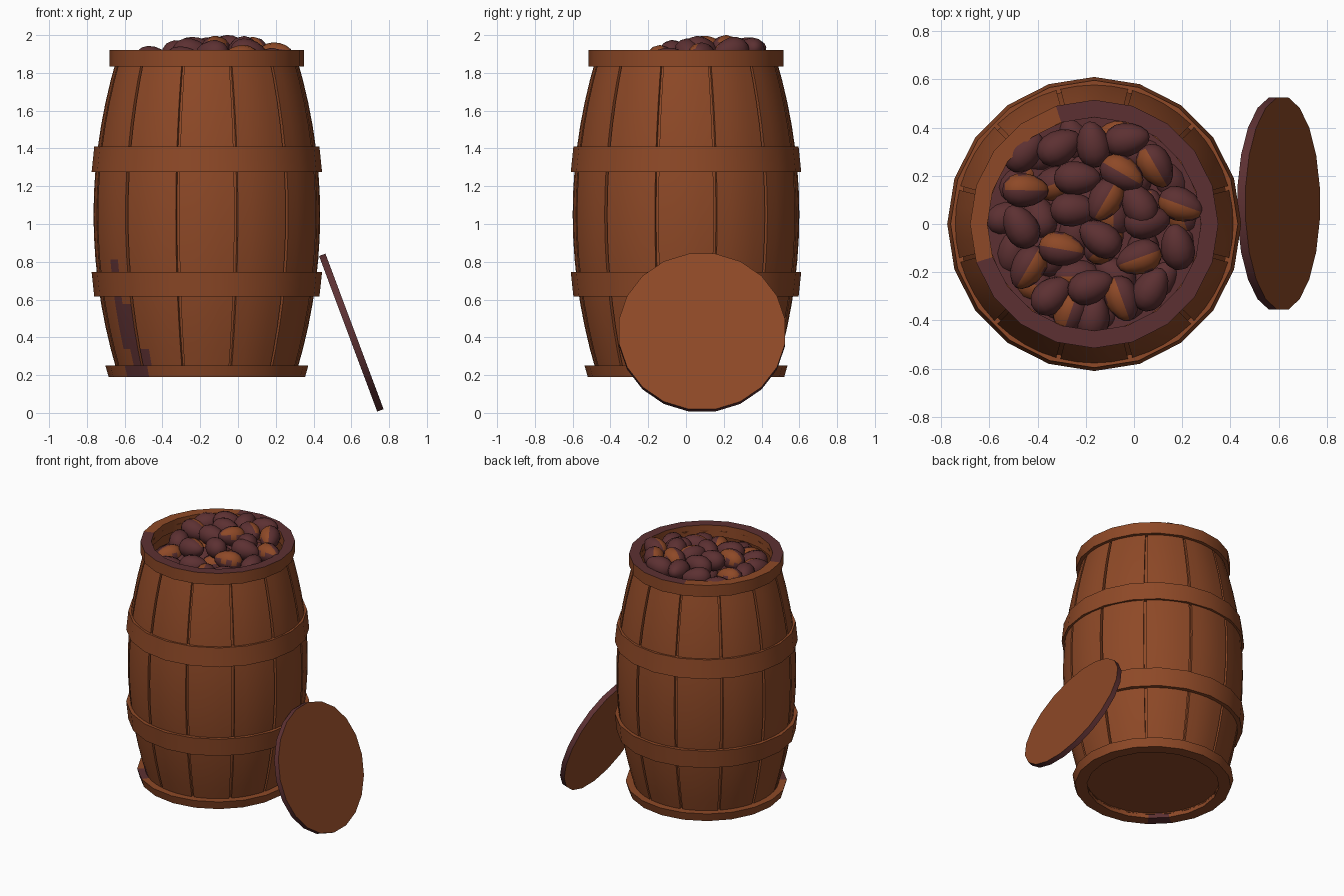
import bpy, bmesh, math, random
from mathutils import Matrix, Vector

if "Cube" in bpy.data.objects:
    bpy.data.objects.remove(bpy.data.objects["Cube"])

random.seed(4)
CX = -0.165                      # barrel axis


def material(name, col):
    m = bpy.data.materials.new(name)
    m.diffuse_color = (*col, 1)
    m.use_nodes = True
    m.node_tree.nodes["Principled BSDF"].inputs["Base Color"].default_value = m.diffuse_color
    return m


WOOD = material("warm_brown_wood", (0.27, 0.066, 0.020))
PLUM = material("dark_plum_brown", (0.108, 0.030, 0.032))


def finish(name, bm, rule=None, angle=35):
    """Turn a bmesh into a smooth-by-angle object; rule(face) picks the plum colour."""
    bmesh.ops.recalc_face_normals(bm, faces=bm.faces)
    bm.normal_update()
    for f in bm.faces:
        f.material_index = 1 if rule and rule(f) else 0
    me = bpy.data.meshes.new(name)
    bm.to_mesh(me)
    bm.free()
    ob = bpy.data.objects.new(name, me)
    bpy.context.collection.objects.link(ob)
    me.materials.append(WOOD)
    me.materials.append(PLUM)
    bpy.ops.object.select_all(action='DESELECT')
    ob.select_set(True)
    bpy.context.view_layer.objects.active = ob
    bpy.ops.object.shade_smooth_by_angle(angle=math.radians(angle))
    return ob


def lathe(name, prof, n=20, a0=90, a1=450, rule=None):
    """Sweep a closed (r, z) cross-section round the barrel axis."""
    full = abs(a1 - a0 - 360) < 1e-6
    bm = bmesh.new()
    rings = []
    for i in range(n if full else n + 1):
        a = math.radians(a0 + (a1 - a0) * i / n)
        rings.append([bm.verts.new((CX + r * math.cos(a), r * math.sin(a), z)) for r, z in prof])
    m = len(prof)
    for i in range(n):
        p, q = rings[i], rings[(i + 1) % len(rings)]
        for j in range(m):
            k = (j + 1) % m
            bm.faces.new((p[j], q[j], q[k], p[k]))
    if not full:
        bm.faces.new(rings[0])
        bm.faces.new(rings[-1])
    return finish(name, bm, rule)


def polar(f):
    c = f.calc_center_median()
    return math.degrees(math.atan2(c.y, c.x - CX)) % 360, c.z


def stain(f):
    # tapering dark patch low on the front left
    a, z = polar(f)
    return z < 1.0 and abs(a - (270 - 45 - (z - 0.2) * 22)) < 13 * (1.02 - z)


def rim_dark(f):
    a, z = polar(f)
    return f.normal.z > 0.7 and not 100 < a < 192


def bulge(z):
    return 0.60 - 0.18 * (z - 1.05) ** 2


# staves and the inner shell seen in the gaps between them
ZS = [0.22 + (1.88 - 0.22) * i / 14 for i in range(15)]
for i in range(12):
    prof = [(bulge(z), z) for z in ZS] + [(bulge(z) - 0.026, z) for z in reversed(ZS)]
    a = 15 + 30 * i
    lathe(f"stave_{i + 1}", prof, 4, a + 0.9, a + 29.1, stain)
lathe("inner_shell", [(bulge(z) - 0.022, z) for z in ZS] +
      [(bulge(z) - 0.034, z) for z in reversed(ZS)], 24)

# rims and hoops
lathe("top_rim", [(0.515, 1.835), (0.515, 1.92), (0.443, 1.92), (0.443, 1.835)], rule=rim_dark)
lathe("bottom_rim", [(0.52, 0.19), (0.537, 0.25), (0.45, 0.25), (0.44, 0.19)], rule=stain)
lathe("upper_hoop", [(0.61, 1.275), (0.596, 1.41), (0.565, 1.41), (0.58, 1.275)])
lathe("lower_hoop", [(0.596, 0.615), (0.61, 0.745), (0.58, 0.745), (0.565, 0.615)], rule=stain)


def disc(name, r, depth, mat, rule=None):
    bm = bmesh.new()
    bmesh.ops.create_cone(bm, cap_ends=True, segments=20, radius1=r, radius2=r,
                          depth=depth, matrix=mat)
    return finish(name, bm, rule)


# barrel bottom, bed under the beans, leaning lid with dark edge
disc("barrel_bottom", 0.47, 0.02, Matrix.Translation((CX, 0, 0.24)))
disc("bean_bed", 0.47, 0.02, Matrix.Translation((CX, 0, 1.74)), lambda f: True)
tilt = math.radians(69.5)
axis = Vector((math.sin(tilt), 0, math.cos(tilt)))
disc("lid", 0.445, 0.036,
     Matrix.Translation((0.60, 0.085, 0.425)) @ Matrix.Rotation(tilt, 4, 'Y')
     @ Matrix.Rotation(math.radians(9), 4, 'Z'),
     lambda f: abs(f.normal.dot(axis)) < 0.5)


def bean(name, x, y, top, turn, striped, pitch=0.0):
    """Egg-shaped bean; some have a brown patch along the top."""
    bm = bmesh.new()
    bmesh.ops.create_uvsphere(bm, u_segments=12, v_segments=8, radius=1,
                              matrix=Matrix.Rotation(math.pi / 2, 4, 'Y'))
    for v in bm.verts:
        k = 0.070 * (1 - 0.16 * v.co.x)
        v.co = Vector((v.co.x * 0.098, v.co.y * k, v.co.z * k))
    side = random.choice((-1, 1))
    brown = [f for f in bm.faces if striped and f.calc_center_median().z > 0.015
             and 0.0 < side * f.calc_center_median().y < 0.062
             and abs(f.calc_center_median().x) < 0.085]
    idx = {f.index for f in brown}
    bm.transform(Matrix.Translation((x, y, top - 0.068)) @ Matrix.Rotation(math.radians(turn), 4, 'Z')
                 @ Matrix.Rotation(pitch, 4, 'Y'))
    return finish(name, bm, lambda f: f.index not in idx, 60)


# visible top layer: x, y, turn (negative turn marks a patched bean)
TOP = [(-.455, .30, 45), (-.31, .32, 30), (-.17, .33, 100), (-.03, .35, 10), (.09, .24, -60),
       (-.05, .21, -30), (-.235, .19, 0.1), (-.45, .14, -1), (.195, .08, -20), (.02, .08, 120),
       (.055, .01, 10), (-.47, -.01, 120), (-.25, .06, 0.1), (-.12, .10, -120), (-.14, -.06, 145),
       (-.30, -.105, -10), (.02, -.14, -160), (.18, -.095, 100), (-.44, -.18, -120),
       (-.34, -.295, 40), (-.18, -.26, 20), (-.05, -.31, -70), (.07, -.27, 60),
       (-.265, -.37, -110), (-.17, -.385, 80)]
for i, (x, y, t) in enumerate(TOP):
    d2 = (x + 0.08) ** 2 + (y - 0.19) ** 2
    bean(f"bean_{i + 1}", x, y, 2.0 - 0.45 * d2, t, t < 0, random.uniform(-0.25, 0.25))

# hidden lower layer filling the gaps
n = len(TOP)
for r, count in ((0.36, 15), (0.23, 9), (0.09, 4)):
    for j in range(count):
        a = 2 * math.pi * (j + 0.3) / count
        n += 1
        bean(f"bean_{n}", CX + r * math.cos(a), r * math.sin(a), 1.875 - 0.25 * r,
             random.uniform(0, 180), j % 3 == 0, random.uniform(-0.4, 0.4))

# face indices are reset per bean, so lift nothing else; scene is complete
